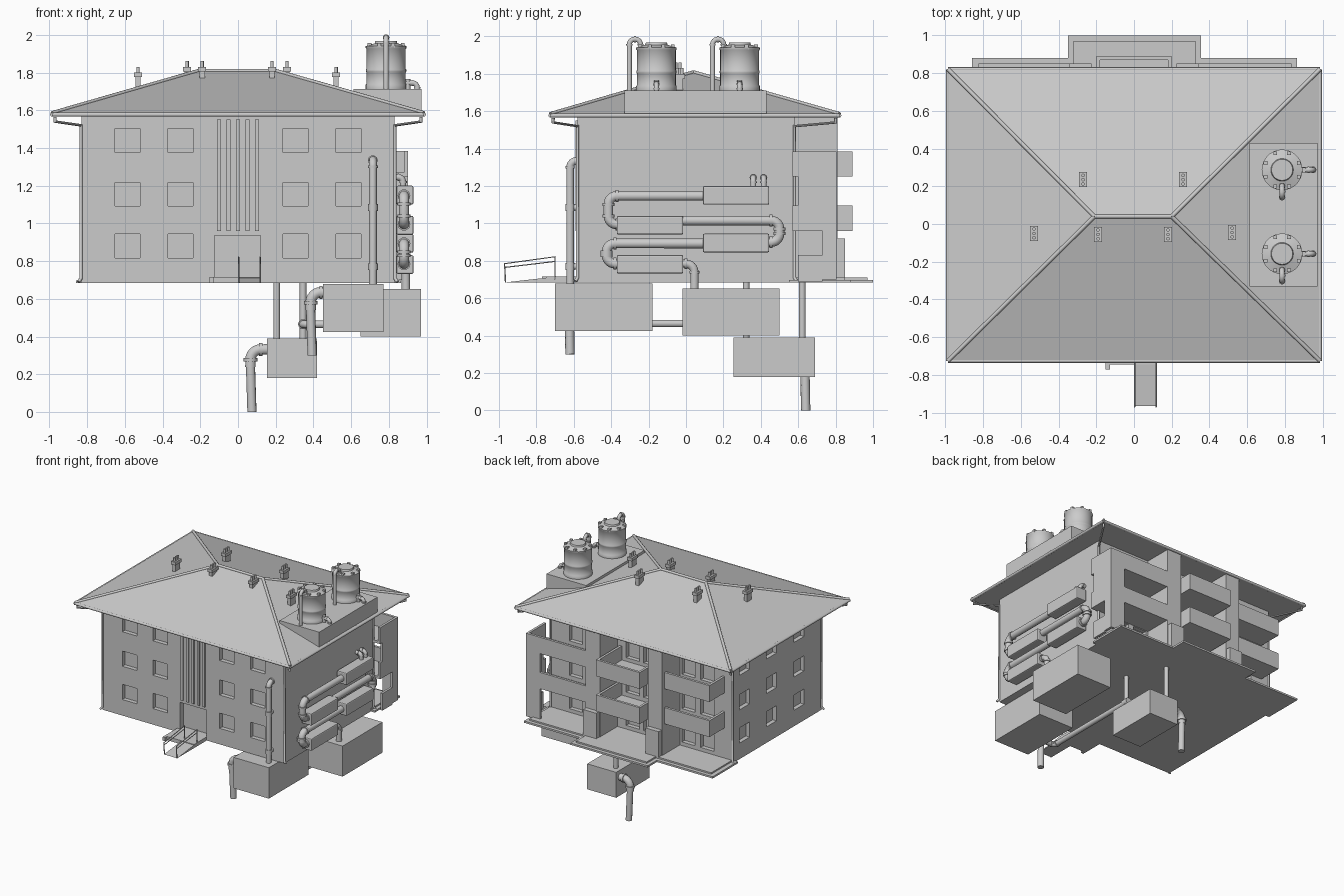
import bpy, bmesh, math
from mathutils import Vector, Matrix

old = bpy.data.objects.get("Cube")
if old:
    bpy.data.objects.remove(old, do_unlink=True)

grey = bpy.data.materials.new("plain_grey")
grey.use_nodes = True
GREY = (0.6, 0.6, 0.6, 1)
grey.diffuse_color = GREY
grey.node_tree.nodes["Principled BSDF"].inputs["Base Color"].default_value = GREY


def add_object(name, bm, smooth=False):
    me = bpy.data.meshes.new(name)
    bmesh.ops.recalc_face_normals(bm, faces=bm.faces)
    bm.to_mesh(me)
    bm.free()
    me.materials.append(grey)
    ob = bpy.data.objects.new(name, me)
    bpy.context.collection.objects.link(ob)
    if smooth:
        smooth_object(ob)
    return ob


def smooth_object(ob):
    bpy.ops.object.select_all(action='DESELECT')
    ob.select_set(True)
    bpy.context.view_layer.objects.active = ob
    bpy.ops.object.shade_smooth_by_angle(angle=math.radians(40))


def boxes(name, spans, bevel=0):
    """One object from boxes given as (x0, x1, y0, y1, z0, z1)."""
    bm = bmesh.new()
    for x0, x1, y0, y1, z0, z1 in spans:
        mat = Matrix.Translation(((x0 + x1) / 2, (y0 + y1) / 2, (z0 + z1) / 2))
        mat = mat @ Matrix.Diagonal((abs(x1 - x0), y1 - y0, z1 - z0, 1))
        bmesh.ops.create_cube(bm, size=1, matrix=mat)
    if bevel:
        bmesh.ops.bevel(bm, geom=bm.edges[:], offset=bevel, segments=2, affect='EDGES', profile=0.5)
    return add_object(name, bm)


def bake(ob):
    """Replace an object by its evaluated mesh."""
    dg = bpy.context.evaluated_depsgraph_get()
    me = bpy.data.meshes.new_from_object(ob.evaluated_get(dg))
    name = ob.name
    bpy.data.objects.remove(ob, do_unlink=True)
    me.materials.clear()
    me.materials.append(grey)
    new = bpy.data.objects.new(name, me)
    bpy.context.collection.objects.link(new)
    return new


def pipe(name, pts, r, bend=0, collars=False, sides=3):
    """Round pipe along a path with rounded corners and optional collars."""
    pts = [Vector(p) for p in pts]
    path, rings = [pts[0]], []
    for a, b, c in zip(pts, pts[1:], pts[2:]):
        if not bend:
            path.append(b)
            continue
        u, v = (a - b).normalized(), (c - b).normalized()
        p, q = b + u * bend, b + v * bend
        for i in range(7):
            t = i / 6 * math.pi / 2
            path.append(b + u * bend * (1 - math.sin(t)) + v * bend * (1 - math.cos(t)))
        rings += [(p, u), (q, v)]
    path.append(pts[-1])
    cu = bpy.data.curves.new(name, 'CURVE')
    cu.dimensions = '3D'
    cu.bevel_depth = r
    cu.bevel_resolution = sides
    cu.use_fill_caps = True
    strokes = [(path, 1)]
    if collars:
        strokes += [([p - d * r * 0.3, p + d * r * 0.3], 1.25) for p, d in rings]
    for stroke, k in strokes:
        sp = cu.splines.new('POLY')
        sp.points.add(len(stroke) - 1)
        for pt, co in zip(sp.points, stroke):
            pt.co = (*co, 1)
            pt.radius = k
    ob = bpy.data.objects.new(name, cu)
    bpy.context.collection.objects.link(ob)
    ob = bake(ob)
    smooth_object(ob)
    return ob


def lathe(name, profile, centre, sides=28):
    bm = bmesh.new()
    vs = [bm.verts.new((r, 0, z)) for r, z in profile]
    es = [bm.edges.new(e) for e in zip(vs, vs[1:])]
    bmesh.ops.spin(bm, geom=vs + es, cent=(0, 0, 0), axis=(0, 0, 1), angle=math.tau, steps=sides)
    bmesh.ops.remove_doubles(bm, verts=bm.verts, dist=0.0005)
    bmesh.ops.translate(bm, verts=bm.verts, vec=centre)
    return add_object(name, bm, True)


# House walls with recessed windows and doors
BASE, EAVE, W, D = 0.685, 1.57, 0.83, 0.58
holes = []
for z in (0.88, 1.155, 1.44):
    lo, hi = z - 0.063, z + 0.063
    for x in (-0.585, -0.305, 0.305, 0.585):
        holes.append((x - 0.066, x + 0.066, -0.7, -D + 0.035, lo, hi))
    for y in (0.42, 0.07, -0.29):
        holes.append((-0.9, -W + 0.035, y - 0.066, y + 0.066, lo, hi))
    for x in (-0.6, -0.43, 0.43, 0.6, -0.08, 0.08):
        holes.append((x - 0.06, x + 0.06, D - 0.035, 0.7, z - 0.14, z + 0.075))
holes.append((-0.125, 0.12, -0.7, -D + 0.05, 0.715, 0.935))
walls = boxes("house_walls", [(-W, W, -D, D, BASE, EAVE)])
cutter = boxes("opening_cutter", holes)
cutter.hide_render = True
cut = walls.modifiers.new("openings", 'BOOLEAN')
cut.operation, cut.solver, cut.object = 'DIFFERENCE', 'EXACT', cutter
bake(walls)
bpy.data.objects.remove(cutter, do_unlink=True)

# Stairwell fins above the entrance
boxes("stairwell_fins", [(x - 0.01, x + 0.01, -D - 0.012, -D, 0.96, 1.55)
                         for x in (-0.1, -0.05, 0, 0.05, 0.1)])

# Hip roof with ribs along the hips and eaves
RX, Y0, Y1, RZ, RIDGE, RY = 0.985, -0.725, 0.82, 1.585, 1.808, 0.04
bm = bmesh.new()
corners = [(-RX, Y0), (RX, Y0), (RX, Y1), (-RX, Y1)]
low = [bm.verts.new((x, y, EAVE)) for x, y in corners]
rim = [bm.verts.new((x, y, RZ)) for x, y in corners]
left, right = [bm.verts.new((x, RY, RIDGE)) for x in (-0.21, 0.2)]
bm.faces.new(low)
for i in range(4):
    j = (i + 1) % 4
    bm.faces.new((low[i], low[j], rim[j], rim[i]))
for f in ((rim[0], rim[1], right, left), (rim[1], rim[2], right),
          (rim[2], rim[3], left, right), (rim[3], rim[0], left)):
    bm.faces.new(f)
add_object("hip_roof", bm)
ends = [(-0.21, RY, RIDGE), (0.2, RY, RIDGE)]
pipe("ridge_cap", ends, 0.011)
for i, (x, y) in enumerate(corners):
    pipe("hip_cap", [(x, y, RZ), ends[x > 0]], 0.011)
    x2, y2 = corners[(i + 1) % 4]
    pipe("eave_gutter", [(x, y, RZ - 0.008), (x2, y2, RZ - 0.008)], 0.011)

# Downspouts at the house corners
for sx in (-1, 1):
    for y, wall in ((-0.71, -D), (0.8, D)):
        pipe("downspout", [(sx * 0.97, y, 1.565), (sx * 0.97, y, 1.54), (sx * 0.832, wall, 1.52),
                           (sx * 0.832, wall, 0.71), (sx * 0.845, wall * 1.02, 0.69)], 0.009)

# Roof vents with flared caps and small pots
for x, y, top in ((-0.27, 0.235, 1.84), (0.26, 0.235, 1.84), (-0.53, -0.05, 1.81),
                  (-0.19, -0.055, 1.84), (0.18, -0.055, 1.84), (0.52, -0.045, 1.81)):
    boxes("roof_vent", [(x - 0.014, x + 0.014, y - 0.03, y + 0.03, top - 0.11, top - 0.02),
                        (x - 0.021, x + 0.021, y - 0.04, y + 0.04, top - 0.035, top - 0.01)])
    for dy in (-0.023, 0, 0.023):
        pipe("vent_pot", [(x, y + dy, top - 0.02), (x, y + dy, top + 0.02)], 0.009)

# Tank platform and the two water tanks
boxes("tank_platform", [(0.612, 0.973, -0.33, 0.43, 1.575, 1.712)])
for y in (-0.158, 0.287):
    lathe("water_tank", [(0, 1.712), (0.108, 1.712), (0.108, 1.735), (0.104, 1.74), (0.104, 1.8),
                         (0.107, 1.805), (0.107, 1.815), (0.104, 1.82), (0.104, 1.925), (0.108, 1.93),
                         (0.108, 1.94), (0.06, 1.955), (0.056, 1.968), (0, 1.968)], (0.785, y, 0))
    for k in range(8):
        a = math.tau * (k + 0.5) / 8
        px, py = 0.785 + 0.095 * math.cos(a), y + 0.095 * math.sin(a)
        boxes("tank_lug", [(px - 0.01, px + 0.01, py - 0.01, py + 0.01, 1.93, 1.957)])
    pipe("tank_inlet", [(0.785, y - 0.145, 1.7), (0.785, y - 0.145, 1.985),
                        (0.785, y - 0.085, 1.985), (0.785, y - 0.085, 1.94)], 0.014, 0.029, True)
    pipe("tank_outlet", [(0.88, y, 1.745), (0.95, y, 1.745), (0.95, y, 1.7)], 0.014, 0.025, True)
    pipe("tank_drain", [(0.9, y, 1.712), (0.9, y, 1.765)], 0.014)

# Entrance landing, ramp and handrails
boxes("entrance_landing", [(-0.15, 0.12, -0.745, -D, BASE, 0.715),
                           (-0.15, -0.128, -0.77, -0.745, BASE, 0.715)])
bm = bmesh.new()
side = [(-0.965, BASE), (-0.7, BASE), (-0.7, 0.715)]
a, b = [[bm.verts.new((x, y, z)) for y, z in side] for x in (0, 0.12)]
bm.faces.new(a)
bm.faces.new(b)
for i in range(3):
    j = (i + 1) % 3
    bm.faces.new((a[i], a[j], b[j], b[i]))
add_object("entrance_ramp", bm)
for x in (0.003, 0.117):
    pipe("ramp_handrail", [(x, -0.965, BASE), (x, -0.97, 0.785), (x, -0.7, 0.822), (x, -0.7, 0.7)], 0.004)
    pipe("ramp_lower_rail", [(x, -0.968, 0.765), (x, -0.7, 0.797)], 0.003)

# Rear terrace in two stepped layers
boxes("rear_terrace", [(-0.86, 0.865, 0.55, 0.88, 0.683, 0.698), (-0.35, 0.355, 0.55, 1, 0.683, 0.698),
                       (-0.825, 0.835, 0.55, 0.85, 0.69, 0.71), (-0.32, 0.325, 0.55, 0.97, 0.69, 0.71)])

# Rear pillars with wider plinths
for s in (-1, 1):
    boxes("rear_pillar", [(s * 0.22, s * 0.35, D - 0.02, 0.81, BASE, EAVE)])
    boxes("pillar_plinth", [(s * 0.225, s * 0.345, 0.77, 0.85, BASE, 0.92)])


def balcony(name, x0, x1, y, z, t=0.02):
    """Floor slab with a parapet on three sides."""
    boxes(name, [(x0, x1, D - 0.01, y, z, z + t), (x0, x1, y - t, y, z, z + 0.135),
                 (x0, x0 + t, D - 0.01, y, z, z + 0.135), (x1 - t, x1, D - 0.01, y, z, z + 0.135)])


for z in (0.96, 1.25):
    balcony("centre_balcony", -0.2, 0.2, 0.89, z)
    balcony("right_balcony", -0.76, -0.33, 0.78, z)
    balcony("corner_balcony", 0.33, 0.9, 0.805, z)
boxes("corner_frame", [(0.77, 0.9, 0.785, 0.805, 0.7, 1.385), (0.88, 0.9, 0.73, 0.805, 0.7, 1.385),
                       (0.88, 0.9, 0.6, 0.73, 0.69, 0.83), (0.88, 0.9, 0.6, 0.73, 1.09, 1.25)])

# Side wall vessels joined by a winding pipe
for y, z in ((0.09, 1.1), (-0.37, 0.94), (0.09, 0.845), (-0.37, 0.732)):
    boxes("side_vessel", [(0.84, 0.93, y, y + 0.355, z, z + 0.1)], 0.008)
for inner, turn, upper, lower in ((0.1, -0.415, 1.147, 0.995), (-0.02, 0.5, 1.015, 0.9), (0.1, -0.425, 0.893, 0.785)):
    back = -0.36 if turn < 0 else 0.44
    pipe("winding_pipe", [(0.88, inner, upper), (0.88, turn, upper),
                          (0.88, turn, lower), (0.88, back, lower)], 0.027, 0.045, True)
pipe("vessel_drain", [(0.89, -0.03, 0.785), (0.89, 0.045, 0.785), (0.89, 0.045, 0.63)], 0.023, 0.045, True)
for y in (0.36, 0.415):
    pipe("vessel_feed", [(0.875, y, 1.19), (0.875, y, 1.245), (0.82, y, 1.245)], 0.016, 0.025, True)

# Front wall pipe with short branches into the wall
pipe("front_wall_pipe", [(0.715, -0.62, 0.66), (0.715, -0.62, 1.335), (0.715, -0.56, 1.335)], 0.021, 0.035, True)
for z in (0.77, 1.085):
    pipe("wall_pipe_joint", [(0.715, -0.62, z - 0.018), (0.715, -0.62, z + 0.018)], 0.026)
    pipe("wall_pipe_branch", [(0.715, -0.62, z), (0.715, -0.57, z)], 0.018)

# Underground chambers and their pipes
boxes("front_chamber", [(0.45, 0.772, -0.7, -0.18, 0.425, 0.68)])
boxes("side_chamber", [(0.65, 0.97, -0.02, 0.5, 0.4, 0.652)])
boxes("rear_chamber", [(0.155, 0.42, 0.255, 0.69, 0.18, 0.39)])
for x, y in ((0.205, 0.622), (0.345, 0.322)):
    pipe("chamber_riser", [(x, y, 0.38), (x, y, 0.7)], 0.018)
pipe("linking_pipe", [(0.46, -0.52, 0.465), (0.345, -0.52, 0.465), (0.345, 0.322, 0.465)], 0.021, 0.035, True)
pipe("linking_joint", [(0.345, 0.29, 0.465), (0.345, 0.35, 0.465)], 0.027)
for name, x0, y, x, z, end in (("front_outlet", 0.46, -0.625, 0.385, 0.635, 0.3),
                               ("rear_outlet", 0.165, 0.635, 0.066, 0.332, 0)):
    pipe(name, [(x0, y, z), (x, y, z), (x, y, end + 0.24)], 0.029, 0.055, True)
    pipe(name + "_spout", [(x, y, end + 0.25), (x + 0.008, y + 0.005, end)], 0.025)
